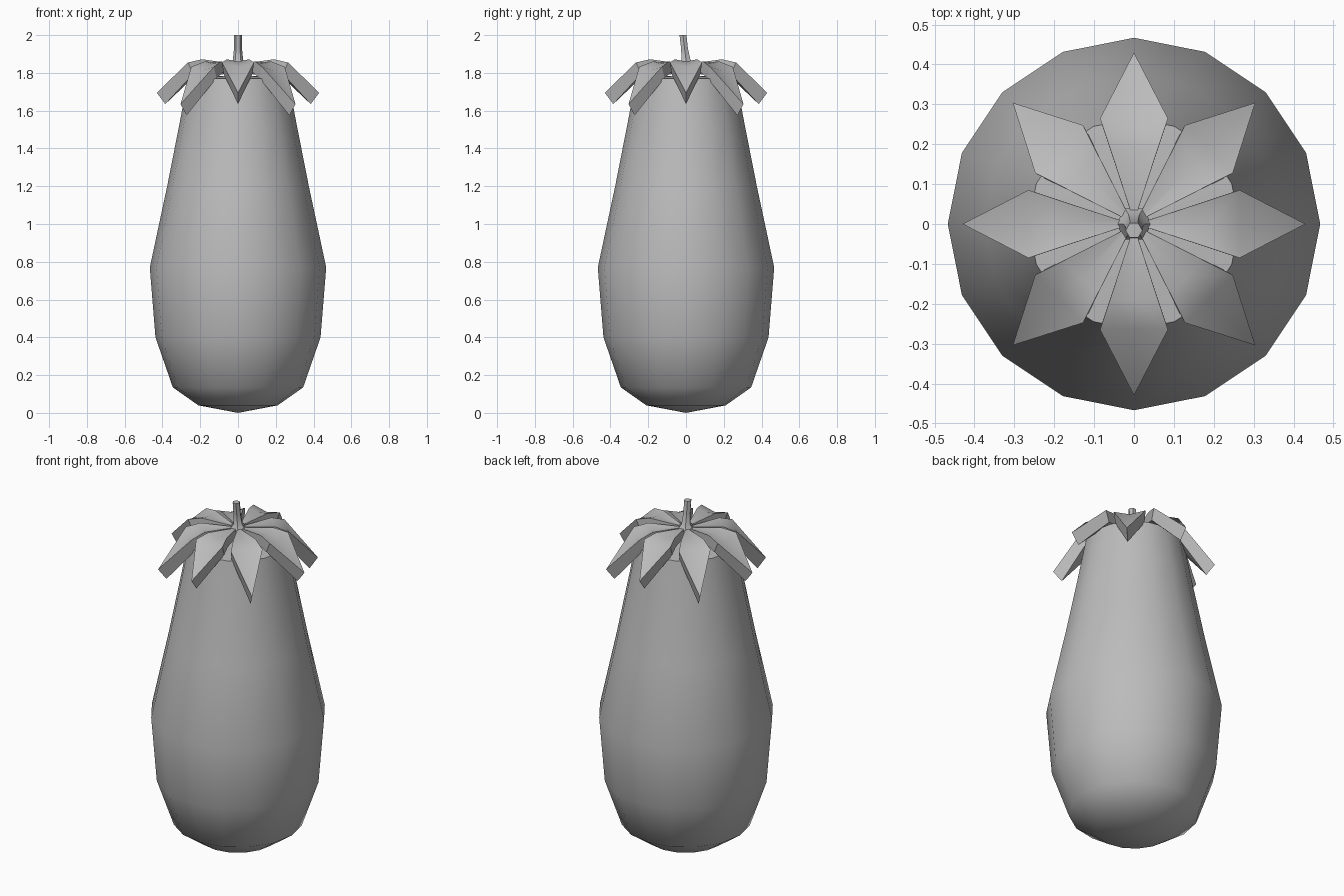
import bpy
import math
from mathutils import Matrix

cube = bpy.data.objects.get("Cube")
if cube:
    bpy.data.objects.remove(cube, do_unlink=True)

grey = bpy.data.materials.new("plain grey")
grey.use_nodes = True
colour = (0.5, 0.5, 0.5, 1)
grey.diffuse_color = colour
grey.node_tree.nodes["Principled BSDF"].inputs["Base Color"].default_value = colour


def make_object(name, verts, faces, angle):
    mesh = bpy.data.meshes.new(name)
    mesh.from_pydata(verts, [], faces)
    mesh.materials.append(grey)
    obj = bpy.data.objects.new(name, mesh)
    bpy.context.collection.objects.link(obj)
    bpy.ops.object.select_all(action='DESELECT')
    obj.select_set(True)
    bpy.context.view_layer.objects.active = obj
    bpy.ops.object.shade_smooth_by_angle(angle=math.radians(angle))
    return obj


def loft(name, sides, rings, bottom, top, angle):
    """Stack rings of (radius, z, y offset) and close both ends at a point."""
    verts = []
    for r, z, y in rings:
        for i in range(sides):
            a = math.tau * i / sides
            verts.append((r * math.cos(a), y + r * math.sin(a), z))
    faces = []
    for k in range(len(rings) - 1):
        for i in range(sides):
            j = (i + 1) % sides
            a, b = k * sides, (k + 1) * sides
            faces.append((a + i, a + j, b + j, b + i))
    low, high = len(verts), len(verts) + 1
    verts += [(0, rings[0][2], bottom), (0, rings[-1][2], top)]
    last = (len(rings) - 1) * sides
    for i in range(sides):
        j = (i + 1) % sides
        faces += [(low, j, i), (high, last + i, last + j)]
    return make_object(name, verts, faces, angle)


# Fruit body
profile = [(0.21, 0.04), (0.345, 0.135), (0.437, 0.4), (0.467, 0.77),
           (0.375, 1.2), (0.31, 1.53), (0.265, 1.77)]
loft("fruit_body", 16, [(r, z, 0) for r, z in profile], 0, 1.79, 50)

# Leaning stem with a flared foot
loft("stem", 6, [(0.045, 1.845, 0), (0.027, 1.87, 0), (0.021, 1.93, -0.008),
                 (0.021, 2.0, -0.016)], 1.84, 2.0, 50)


def leaf(index):
    """Thick pointed leaf with a folded middle, turned to its place."""
    drop = 0.06 * (index % 2)
    # stations along the leaf: radius, half width, edge height, middle height
    stations = [(0.03, 0.008, 1.85, 1.85), (0.19, 0.06, 1.872, 1.86),
                (0.265, 0.085, 1.855, 1.835)]
    top = []
    for r, w, edge, mid in stations:
        fall = drop * (r / 0.43) ** 2
        top += [(r, -w, edge - fall), (r, 0, mid - fall), (r, w, edge - fall)]
    top.append((0.43, 0, 1.695 - drop))
    n = len(top)
    verts = top + [(r * 0.895, y * 0.9, z - 0.05 - 0.01 * (r > 0.1)) for r, y, z in top]
    upper = [(k + s, k + s + 3, k + s + 4, k + s + 1) for k in (0, 3) for s in (0, 1)]
    upper += [(6, 9, 7), (7, 9, 8)]
    faces = upper + [tuple(v + n for v in reversed(f)) for f in upper]
    rim = [0, 1, 2, 5, 8, 9, 6, 3]
    for a, b in zip(rim, rim[1:] + rim[:1]):
        faces.append((a, b, b + n, a + n))
    obj = make_object(f"calyx_leaf_{index + 1}", verts, faces, 30)
    obj.data.transform(Matrix.Rotation(math.tau * index / 8, 4, 'Z'))


for i in range(8):
    leaf(i)
